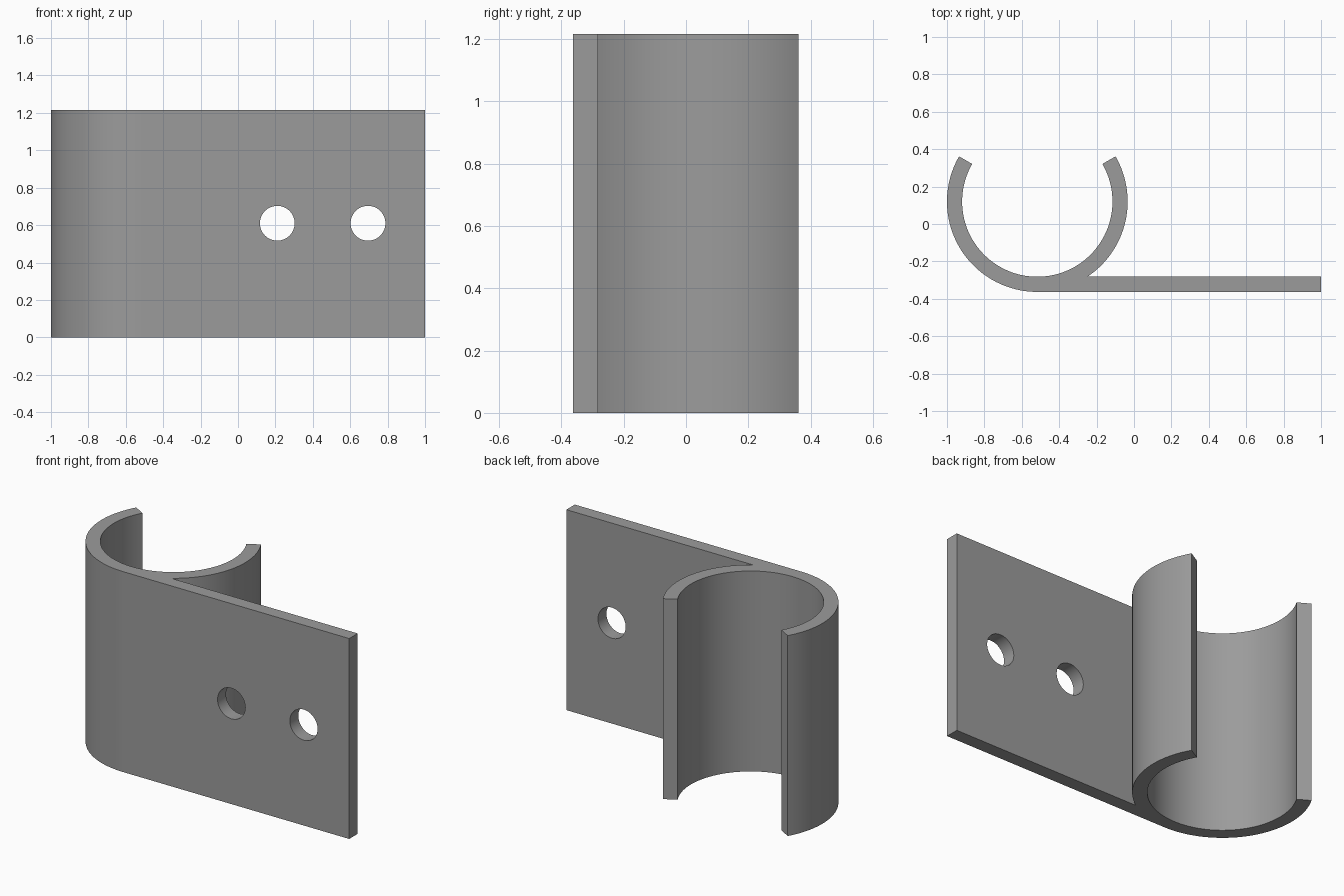
import bpy
import bmesh
import math

if "Cube" in bpy.data.objects:
    bpy.data.objects.remove(bpy.data.objects["Cube"])

HEIGHT = 1.215
CX, CY = -0.517, 0.12            # ring centre
R_OUT, R_IN = 0.483, 0.402       # ring radii
PLATE_BACK, PLATE_FRONT = CY - R_IN, CY - R_OUT
HOLE_R, HOLE_Z = 0.093, 0.61


def arc(radius, start, end, steps):
    """Points on the ring, angles in degrees."""
    angles = [math.radians(start + (end - start) * i / steps) for i in range(steps + 1)]
    return [(CX + radius * math.cos(a), CY + radius * math.sin(a)) for a in angles]


# Clip cross-section: open ring running tangentially into a flat plate
junction = -math.degrees(math.asin(R_IN / R_OUT))
profile = arc(R_OUT, 30, junction, 32)
profile += [(1, PLATE_BACK), (1, PLATE_FRONT)]
profile += arc(R_OUT, -90, -210, 44)
profile += arc(R_IN, -210, 30, 88)

bm = bmesh.new()
base = bm.faces.new([bm.verts.new((x, y, 0)) for x, y in profile])
top = bmesh.ops.extrude_face_region(bm, geom=[base])["geom"]
bmesh.ops.translate(bm, vec=(0, 0, HEIGHT),
                    verts=[g for g in top if isinstance(g, bmesh.types.BMVert)])
bmesh.ops.recalc_face_normals(bm, faces=bm.faces)
mesh = bpy.data.meshes.new("clip_bracket")
bm.to_mesh(mesh)
bm.free()
clip = bpy.data.objects.new("clip_bracket", mesh)
bpy.context.collection.objects.link(clip)

grey = bpy.data.materials.new("plain grey")
grey.diffuse_color = (0.33, 0.33, 0.33, 1)
grey.use_nodes = True
grey.node_tree.nodes["Principled BSDF"].inputs["Base Color"].default_value = grey.diffuse_color
mesh.materials.append(grey)

# Two screw holes through the plate
for x in (0.21, 0.695):
    bpy.ops.mesh.primitive_cylinder_add(
        vertices=48, radius=HOLE_R, depth=0.16,
        location=(x, (PLATE_BACK + PLATE_FRONT) / 2, HOLE_Z),
        rotation=(math.pi / 2, 0, 0))
    cutter = bpy.context.object
    cutter.name = "hole_cutter"
    cutter.hide_render = True
    cutter.data.materials.append(grey)
    cut = clip.modifiers.new("screw_hole", 'BOOLEAN')
    cut.operation = 'DIFFERENCE'
    cut.solver = 'EXACT'
    cut.object = cutter
    bpy.context.view_layer.objects.active = clip
    bpy.ops.object.modifier_apply(modifier=cut.name)
    bpy.data.objects.remove(cutter)

# Smooth curved walls, crisp edges, flat plate
bpy.ops.object.select_all(action='DESELECT')
clip.select_set(True)
bpy.context.view_layer.objects.active = clip
bpy.ops.object.shade_smooth_by_angle(angle=math.radians(30))
weighted = clip.modifiers.new("flat_plate_normals", 'WEIGHTED_NORMAL')
weighted.keep_sharp = True
